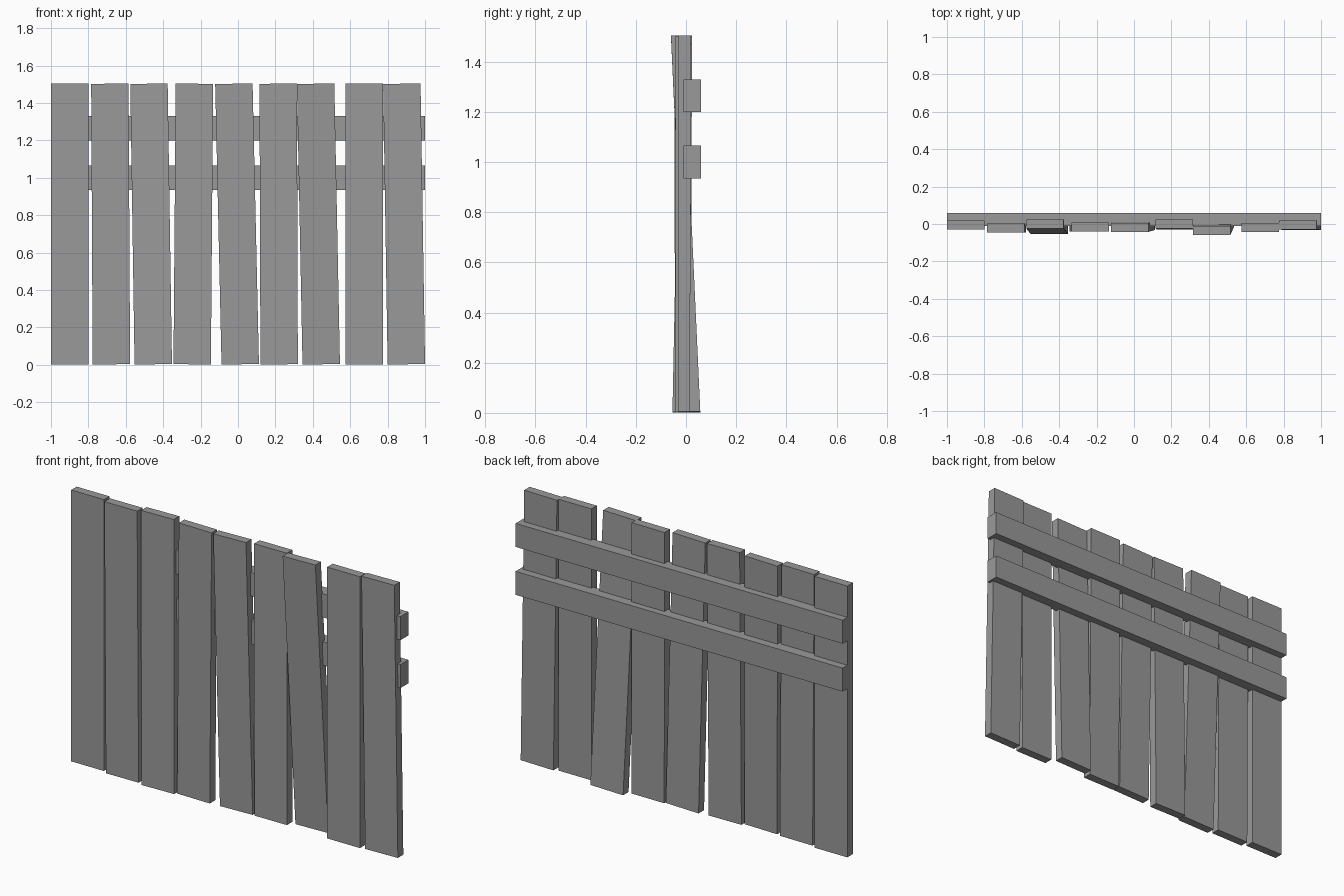
import bpy
import bmesh

cube = bpy.data.objects.get("Cube")
if cube:
    bpy.data.objects.remove(cube, do_unlink=True)

grey = bpy.data.materials.new("weathered grey")
grey.use_nodes = True
COLOUR = (0.32, 0.32, 0.32, 1)
grey.diffuse_color = COLOUR
grey.node_tree.nodes["Principled BSDF"].inputs["Base Color"].default_value = COLOUR


def board(name, size, bottom, top):
    """Box whose bottom and top centres are given, so that it can lean."""
    bm = bmesh.new()
    bmesh.ops.create_cube(bm, size=1)
    for v in bm.verts:
        end = top if v.co.z > 0 else bottom
        # the end faces tip along with the sideways lean
        slope = (top[0] - bottom[0]) / (top[2] - bottom[2])
        dx = v.co.x * size[0]
        v.co = (end[0] + dx, end[1] + v.co.y * size[1], end[2] - dx * slope)
    mesh = bpy.data.meshes.new(name)
    bm.to_mesh(mesh)
    bm.free()
    mesh.materials.append(grey)
    obj = bpy.data.objects.new(name, mesh)
    bpy.context.collection.objects.link(obj)
    return obj


# Upright planks: bottom x, top x, bottom y, top y
PLANKS = [
    (-0.90, -0.90, -0.005, -0.005),
    (-0.677, -0.685, -0.02, -0.022),
    (-0.453, -0.476, -0.03, 0.0),
    (-0.245, -0.233, -0.015, -0.017),
    (0.012, -0.022, -0.008, -0.018),
    (0.22, 0.215, -0.005, 0.0),
    (0.445, 0.415, 0.033, -0.036),
    (0.675, 0.675, -0.018, -0.018),
    (0.90, 0.876, -0.008, -0.005),
]
for i, (xb, xt, yb, yt) in enumerate(PLANKS):
    board(f"plank_{i + 1}", (0.2, 0.048), (xb, yb, 0.003), (xt, yt, 1.503))

# Two cross rails along the back
for name, z in (("lower_rail", 1.0), ("upper_rail", 1.265)):
    board(name, (2.0, 0.07), (0, 0.025, z - 0.065), (0, 0.025, z + 0.065))
